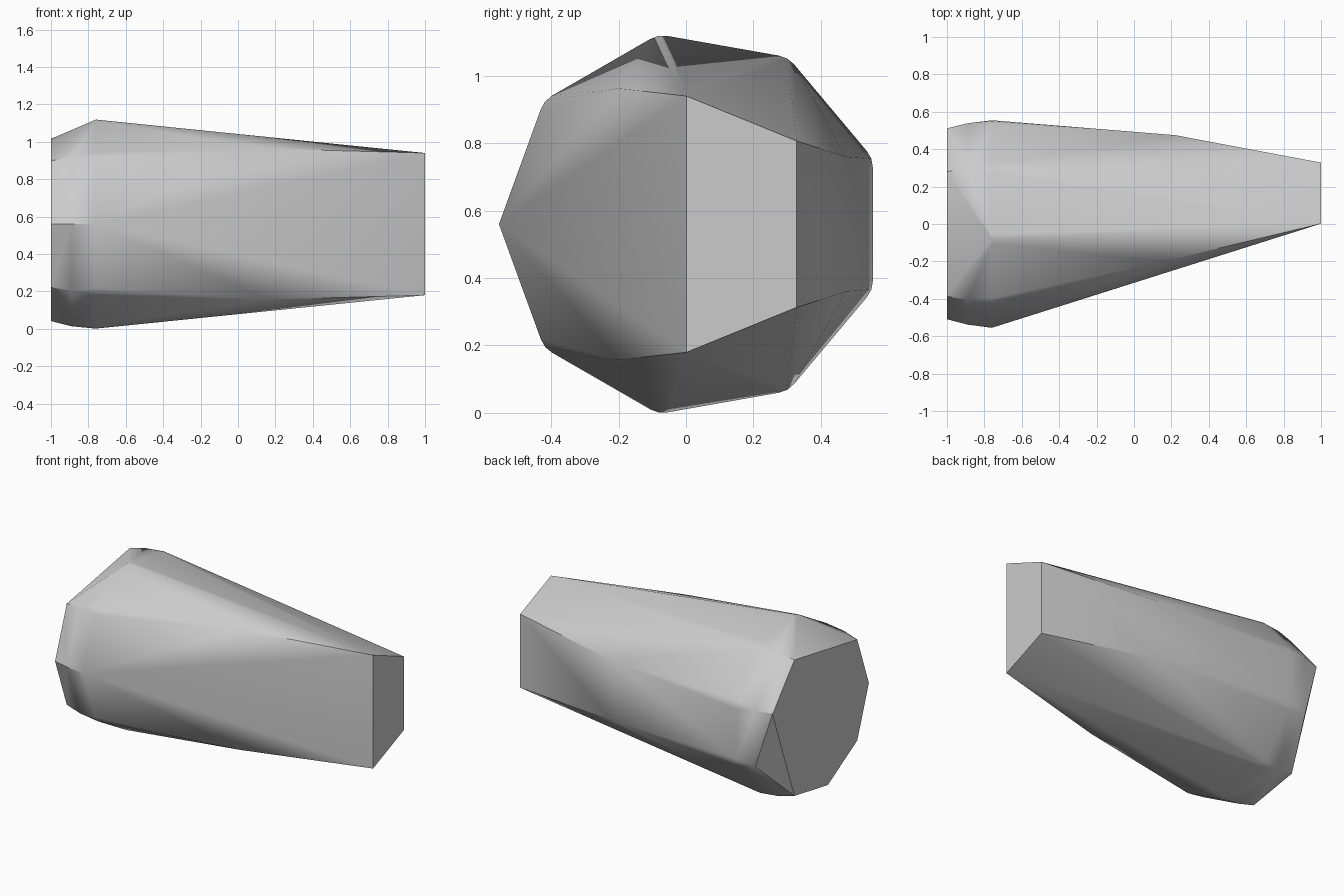
import bpy, bmesh, math
from mathutils import Vector

cube = bpy.data.objects.get("Cube")
if cube:
    bpy.data.objects.remove(cube)

MID_Z = 0.56
RADIUS = 0.572
points = []


def rim_point(angle, scale):
    a = math.radians(angle)
    return Vector((0.017 + RADIUS * scale * math.cos(a), RADIUS * scale * math.sin(a)))


def add_ring(x, scale, skip=(), rounding=0.0):
    """Nine-sided ring around the x axis, optionally with softened corners."""
    for angle in range(20, 380, 40):
        if angle in skip:
            continue
        corner = rim_point(angle, scale)
        spots = [corner]
        if rounding and angle != 180:
            before = corner.lerp(rim_point(angle - 40, scale), rounding)
            after = corner.lerp(rim_point(angle + 40, scale), rounding)
            middle = (before + after + corner * 2) / 4
            spots = [before, middle, after]
        points.extend((x, p.x, MID_Z + p.y) for p in spots)


def add_pair(x, y, half_height):
    """Two points mirrored above and below the middle height."""
    points.extend((x, y, MID_Z + side * half_height) for side in (-1, 1))


# Wide end: rings tapering to the cut base, two corners chipped away
add_ring(-1.0, 0.92, skip=(100, 340))
add_ring(-0.89, 0.97, skip=(100,))
add_ring(-0.76, 1.0, rounding=0.07)
# Slight bulges along the body
add_pair(0.16, -0.2, 0.403)
add_pair(0.22, 0.475, 0.2)
# Narrow four-cornered tip
add_pair(1.0, 0.002, 0.38)
add_pair(1.0, 0.328, 0.247)

# Skin the points as one faceted stone
bm = bmesh.new()
for p in points:
    bm.verts.new(p)
hull = bmesh.ops.convex_hull(bm, input=bm.verts[:])
loose = [v for v in bm.verts if not v.link_faces]
bmesh.ops.delete(bm, geom=loose, context='VERTS')
bmesh.ops.dissolve_limit(bm, angle_limit=math.radians(1), verts=bm.verts[:], edges=bm.edges[:])
bmesh.ops.recalc_face_normals(bm, faces=bm.faces[:])
mesh = bpy.data.meshes.new("faceted_stone")
bm.to_mesh(mesh)
bm.free()
stone = bpy.data.objects.new("faceted_stone", mesh)
bpy.context.collection.objects.link(stone)

# Plain grey surface
grey = bpy.data.materials.new("stone_grey")
grey.use_nodes = True
grey.diffuse_color = (0.6, 0.6, 0.6, 1)
grey.node_tree.nodes["Principled BSDF"].inputs["Base Color"].default_value = (0.6, 0.6, 0.6, 1)
mesh.materials.append(grey)

# Soft ridges, crisp ends
bpy.ops.object.select_all(action='DESELECT')
stone.select_set(True)
bpy.context.view_layer.objects.active = stone
bpy.ops.object.shade_smooth_by_angle(angle=math.radians(25))
